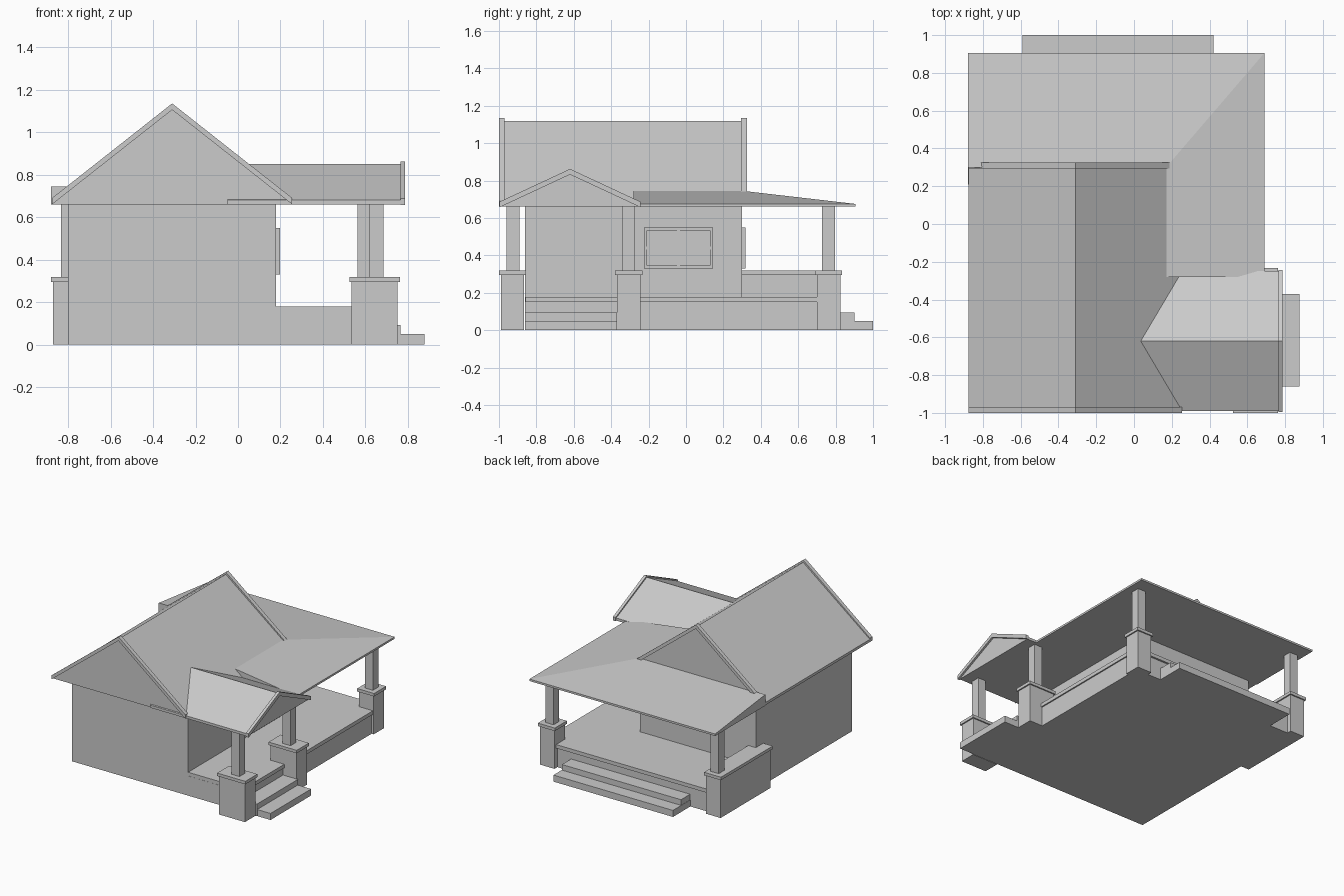
import bpy, bmesh

if "Cube" in bpy.data.objects:
    bpy.data.objects.remove(bpy.data.objects["Cube"])


def mesh_object(name, verts, faces):
    me = bpy.data.meshes.new(name)
    me.from_pydata(verts, [], faces)
    bm = bmesh.new()
    bm.from_mesh(me)
    bmesh.ops.recalc_face_normals(bm, faces=bm.faces)
    bm.to_mesh(me)
    bm.free()
    ob = bpy.data.objects.new(name, me)
    bpy.context.collection.objects.link(ob)
    return ob


def loft(name, rings):
    """Closed solid through rings of equal point count."""
    n = len(rings[0])
    verts = [p for r in rings for p in r]
    faces = [tuple(range(n)), tuple(range(len(verts) - n, len(verts)))]
    for k in range(len(rings) - 1):
        for i in range(n):
            j = (i + 1) % n
            faces.append((k * n + i, k * n + j, (k + 1) * n + j, (k + 1) * n + i))
    return mesh_object(name, verts, faces)


def box(name, x0, x1, y0, y1, z0, z1):
    ring = [(x0, y0), (x1, y0), (x1, y1), (x0, y1)]
    return loft(name, [[(x, y, z) for x, y in ring] for z in (z0, z1)])


def prism(name, profile, axis, a, b):
    """Profile (horizontal, z) extruded along x or y."""
    return loft(name, [[(t, h, z) if axis == 'x' else (h, t, z) for h, z in profile]
                       for t in (a, b)])


def gable(name, axis, a, b, mid, half, eave, ridge):
    prism(name, [(mid - half, eave - 0.02), (mid - half, eave), (mid, ridge),
                 (mid + half, eave), (mid + half, eave - 0.02)], axis, a, b)


def rake(name, axis, a, b, mid, half, eave, ridge, t=0.03):
    prism(name, [(mid - half, eave), (mid, ridge), (mid + half, eave),
                 (mid + half, eave - t), (mid, ridge - t), (mid - half, eave - t)], axis, a, b)


def pier(name, x0, x1, y0, y1, cx, cy):
    """Masonry pier with cap and square column."""
    box(name + "_pier", x0, x1, y0, y1, 0, 0.295)
    box(name + "_cap", x0 - 0.01, x1 + 0.01, y0 - 0.01, y1 + 0.01, 0.295, 0.318)
    box(name + "_column", cx - 0.034, cx + 0.034, cy - 0.034, cy + 0.034, 0.318, 0.67)


def window(name, axis, face, mid, width, z0, z1):
    """Frame, central bars and four sashes standing off the wall."""
    def slab(part, h0, h1, za, zb, d):
        if axis == 'x':
            box(name + part, face - 0.01, face + d, h0, h1, za, zb)
        else:
            box(name + part, h0, h1, face - 0.01, face + d, za, zb)
    l, r, f = mid - width / 2, mid + width / 2, 0.016
    slab("_left", l, l + f, z0, z1, 0.018)
    slab("_right", r - f, r, z0, z1, 0.018)
    slab("_bottom", l + f, r - f, z0, z0 + f, 0.018)
    slab("_top", l + f, r - f, z1 - f, z1, 0.018)
    slab("_glass", l + f, r - f, z0 + f, z1 - f, 0.006)
    slab("_upright", mid - 0.008, mid + 0.008, z0 + f, z1 - f, 0.012)
    zc = (z0 + z1) / 2
    slab("_crossbar", l + f, r - f, zc - 0.008, zc + 0.008, 0.0115)


# House body and porch base
box("house_walls", -0.80, 0.18, -0.86, 0.30, 0, 0.675)
box("porch_base", -0.80, 0.64, -0.86, 0.79, 0, 0.15)
box("porch_floor", -0.799, 0.65, -0.859, 0.805, 0.15, 0.178)

# Piers and columns
pier("front", 0.534, 0.752, -0.99, -0.865, 0.65, -0.925)
pier("middle", 0.534, 0.752, -0.37, -0.243, 0.65, -0.308)
pier("back_right", 0.534, 0.657, 0.70, 0.825, 0.596, 0.762)
pier("back_left", -0.87, -0.747, 0.22, 0.825, -0.80, 0.762)

# Steps
box("side_step_lower", 0.60, 0.877, -0.86, -0.37, 0, 0.05)
box("side_step_upper", 0.60, 0.765, -0.862, -0.368, 0, 0.093)
box("back_step_lower", -0.59, 0.42, 0.75, 1.0, 0, 0.05)
box("back_step_upper", -0.588, 0.418, 0.75, 0.90, 0, 0.093)

# Windows
window("side_window", 'x', 0.18, -0.04, 0.37, 0.33, 0.548)
window("back_window", 'y', 0.30, -0.31, 0.37, 0.33, 0.548)

# Main gable roof with raised rakes
gable("main_roof", 'y', -0.982, 0.308, -0.31, 0.565, 0.68, 1.118)
rake("main_rake_front", 'y', -1.0, -0.97, -0.31, 0.565, 0.69, 1.135)
rake("main_rake_back", 'y', 0.295, 0.325, -0.31, 0.565, 0.69, 1.135)

# Entry gable roof
gable("entry_roof", 'x', -0.05, 0.772, -0.62, 0.37, 0.68, 0.85)
rake("entry_rake", 'x', 0.765, 0.787, -0.62, 0.376, 0.687, 0.862)

# Low hipped roof wrapping the back and right side
stations = [((-0.88, 0.30), (-0.88, 0.905)), ((0.17, 0.30), (0.69, 0.905)),
            ((0.17, -0.28), (0.69, -0.28))]
loft("porch_roof", [[(*i, 0.66), (*i, 0.745), (*o, 0.675), (*o, 0.66)]
                    for i, o in stations])
